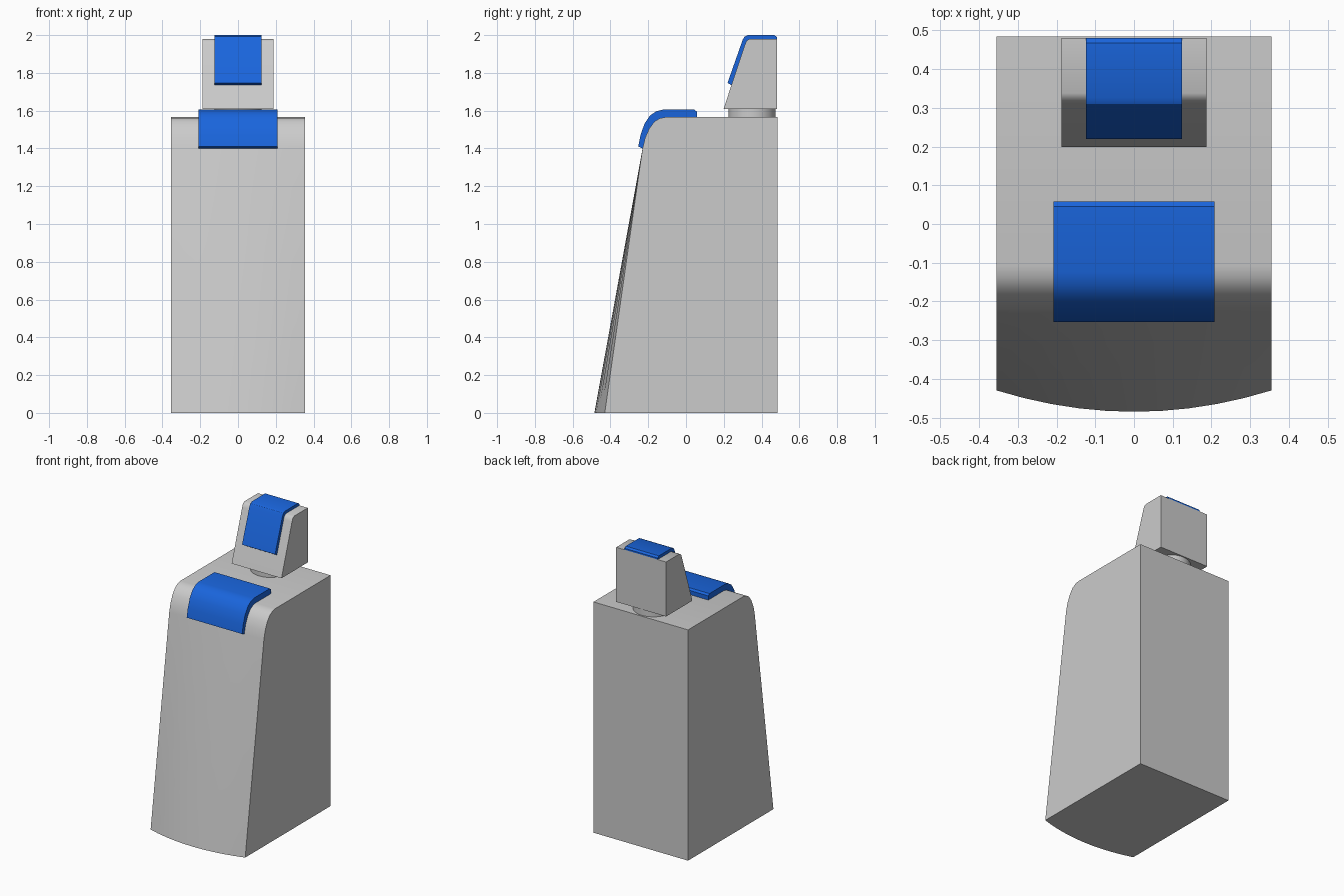
import bpy, bmesh, math

if "Cube" in bpy.data.objects:
    bpy.data.objects.remove(bpy.data.objects["Cube"])

blue = bpy.data.materials.new("blue_trim")
blue.diffuse_color = (0.01, 0.13, 0.72, 1)
blue.use_nodes = True
blue.node_tree.nodes["Principled BSDF"].inputs["Base Color"].default_value = blue.diffuse_color


def loft(name, xs, profile, mat=None, angle=30):
    """Join (y, z) outlines given by profile(x) into a solid running along x."""
    bm = bmesh.new()
    rings = [[bm.verts.new((x, y, z)) for y, z in profile(x)] for x in xs]
    n = len(rings[0])
    for a, b in zip(rings, rings[1:]):
        for i in range(n):
            j = (i + 1) % n
            bm.faces.new((a[i], a[j], b[j], b[i]))
    bm.faces.new(rings[0])
    bm.faces.new(rings[-1])
    bmesh.ops.dissolve_limit(bm, angle_limit=math.radians(0.3),
                             verts=bm.verts[:], edges=bm.edges[:])
    bmesh.ops.recalc_face_normals(bm, faces=bm.faces[:])
    me = bpy.data.meshes.new(name)
    bm.to_mesh(me)
    bm.free()
    ob = bpy.data.objects.new(name, me)
    bpy.context.collection.objects.link(ob)
    if mat:
        me.materials.append(mat)
    smooth(ob, angle)
    return ob


def smooth(ob, angle=30):
    bpy.ops.object.select_all(action='DESELECT')
    ob.select_set(True)
    bpy.context.view_layer.objects.active = ob
    bpy.ops.object.shade_smooth_by_angle(angle=math.radians(angle))


# Body: sloping front that bows outwards towards the floor
W = 0.355
shoulder = [(-0.23, 1.4), (-0.217, 1.455), (-0.195, 1.505),
            (-0.168, 1.542), (-0.138, 1.56), (-0.108, 1.566)]


def body_profile(x):
    bow = 0.055 * (1 - (x / W) ** 2)
    return [(0.485, 0), (-0.43 - bow, 0)] + shoulder + [(0.485, 1.566)]


loft("body", [W * i / 5 for i in range(-5, 6)], body_profile)

# Blue trim wrapped over the shoulder
shoulder_outer = [(0.058, 1.566), (0.058, 1.594), (0.045, 1.605), (-0.125, 1.605),
                  (-0.157, 1.597), (-0.19, 1.575), (-0.22, 1.53),
                  (-0.241, 1.47), (-0.253, 1.41)]
loft("shoulder_trim", [-0.208, 0.208], lambda x: shoulder_outer + shoulder, blue)

# Neck disc
bpy.ops.mesh.primitive_cylinder_add(vertices=32, radius=0.125, depth=0.044,
                                    location=(0, 0.35, 1.588))
neck = bpy.context.object
neck.name = "neck"
smooth(neck)

# Head block with a sloping face and softened brow
brow = [(0.312, 1.95), (0.321, 1.971), (0.338, 1.98)]
loft("head", [-0.187, 0.187],
     lambda x: [(0.481, 1.61), (0.199, 1.61)] + brow + [(0.481, 1.98)], angle=40)

# Blue trim over the head
head_outer = [(0.481, 1.98), (0.481, 1.99), (0.468, 2.0), (0.326, 2.0),
              (0.31, 1.992), (0.3, 1.975), (0.22, 1.747), (0.24, 1.735)]
loft("head_trim", [-0.124, 0.124], lambda x: head_outer + brow, blue)
